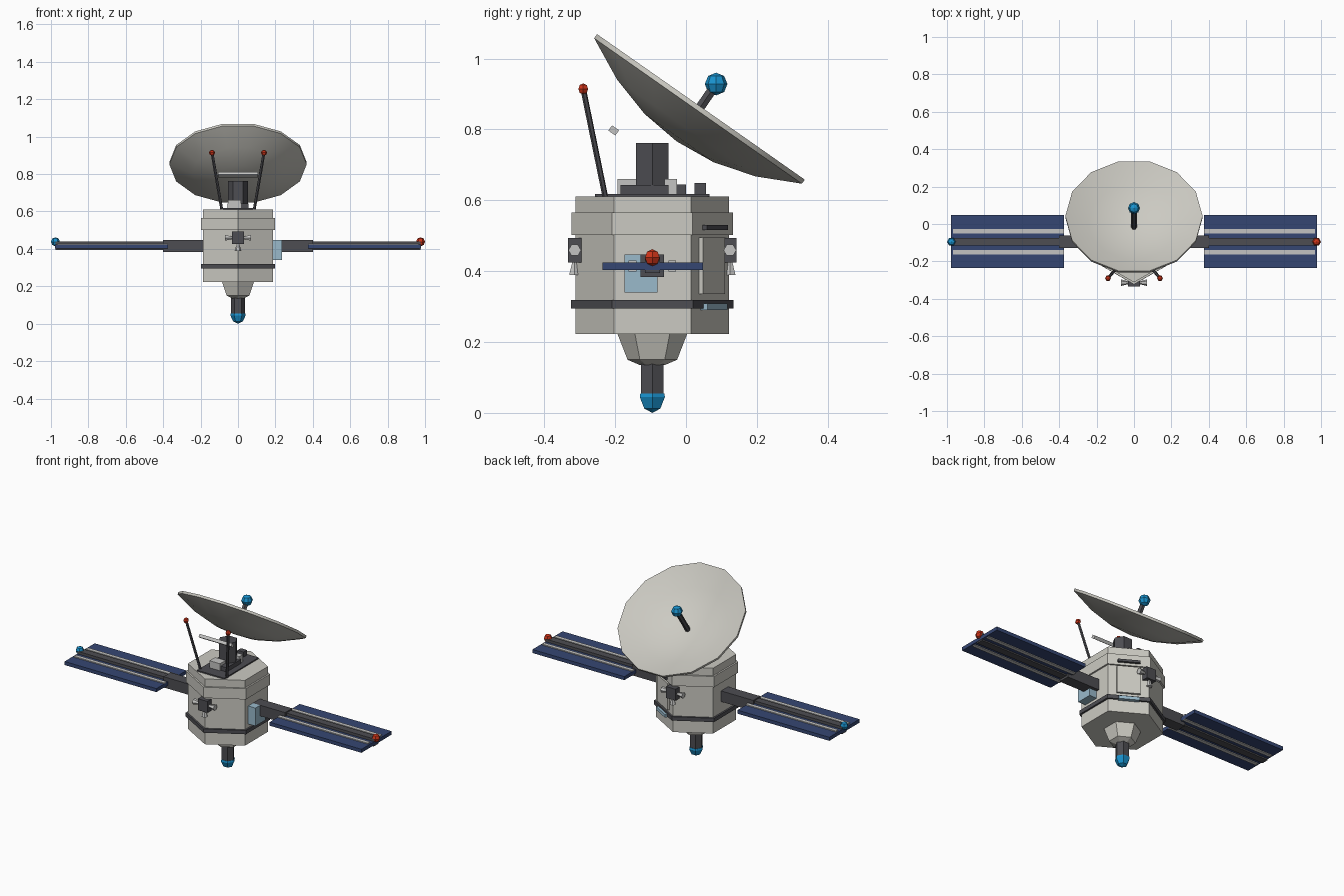
import bpy, bmesh
from math import pi, sin, cos, radians
from mathutils import Matrix, Vector

if "Cube" in bpy.data.objects:
    bpy.data.objects.remove(bpy.data.objects["Cube"])


def material(name, r, g, b):
    m = bpy.data.materials.new(name)
    m.use_nodes = True
    m.diffuse_color = (r, g, b, 1)
    m.node_tree.nodes["Principled BSDF"].inputs["Base Color"].default_value = (r, g, b, 1)
    return m


HULL = material("hull grey", 0.60, 0.59, 0.54)
TRIM = material("light trim", 0.55, 0.55, 0.54)
DARK = material("dark grey", 0.075, 0.075, 0.085)
NAVY = material("solar navy", 0.036, 0.062, 0.17)
BLUE = material("bright blue", 0.01, 0.29, 0.62)
RED = material("signal red", 0.62, 0.035, 0.01)
PALE = material("pale blue", 0.32, 0.49, 0.60)

CY = -0.095  # y of the body axis


def finish(name, bm, mat, matrix=None):
    if matrix:
        bm.transform(matrix)
    bmesh.ops.recalc_face_normals(bm, faces=bm.faces)
    mesh = bpy.data.meshes.new(name)
    bm.to_mesh(mesh)
    bm.free()
    mesh.materials.append(mat)
    ob = bpy.data.objects.new(name, mesh)
    bpy.context.collection.objects.link(ob)
    return ob


def box(name, mat, x, y, z, matrix=None):
    """Box from (min, max) pairs on each axis."""
    bm = bmesh.new()
    bmesh.ops.create_cube(bm, size=1)
    for v in bm.verts:
        v.co = [a[0] if c < 0 else a[1] for c, a in zip(v.co, (x, y, z))]
    return finish(name, bm, mat, matrix)


def lathe(name, mat, profile, n=6, phase=0.0, matrix=None):
    """Revolve (radius, z) points around z with n sides; ends are capped."""
    bm = bmesh.new()
    rings = []
    for r, z in profile:
        if r == 0:
            rings.append([bm.verts.new((0, 0, z))] * n)
        else:
            rings.append([bm.verts.new((r * cos(phase + i * 2 * pi / n),
                                        r * sin(phase + i * 2 * pi / n), z)) for i in range(n)])
    for a, b in zip(rings, rings[1:]):
        for i in range(n):
            j = (i + 1) % n
            bm.faces.new(list(dict.fromkeys((a[i], a[j], b[j], b[i]))))
    for ring, (r, z) in ((rings[0], profile[0]), (rings[-1], profile[-1])):
        if r:
            bm.faces.new(ring)
    return finish(name, bm, mat, matrix)


def rod(name, mat, a, b, r0, r1=None, n=6):
    a, b = Vector(a), Vector(b)
    turn = (b - a).to_track_quat('Z', 'Y').to_matrix().to_4x4()
    return lathe(name, mat, [(r0, 0), (r1 or r0, (b - a).length)], n,
                 matrix=Matrix.Translation(a) @ turn)


def ball(name, mat, at, r, n=6, tilt=0.0):
    prof = [(r * sin(a) if 0 < k < 4 else 0, -r * cos(a))
            for k, a in enumerate(i * pi / 4 for i in range(5))]
    return lathe(name, mat, prof, n, matrix=Matrix.Translation(at) @ Matrix.Rotation(tilt, 4, 'X'))


# Hexagonal body, points facing front and back
AXIS = Matrix.Translation((0, CY, 0))
HEX = pi / 6
lathe("body", HULL, [(0.217, 0.222), (0.217, 0.611)], 6, HEX, AXIS)
lathe("upper_collar", HULL, [(0.228, 0.502), (0.228, 0.566)], 6, HEX, AXIS)
lathe("lower_band", DARK, [(0.229, 0.295), (0.229, 0.318)], 6, HEX, AXIS)

# Engine underneath
lathe("engine_cone", HULL, [(0.035, 0.135), (0.07, 0.15), (0.098, 0.222)], 6, HEX, AXIS)
lathe("engine_stem", DARK, [(0.037, 0.045), (0.037, 0.15)], 6, 0, AXIS)
lathe("engine_tip", BLUE, [(0, 0), (0.026, 0.012), (0.041, 0.045), (0.039, 0.055)], 6, 0, AXIS)

# Solar wings on both sides
for side, s in (("left", 1), ("right", -1)):
    def span(a, b):
        return tuple(sorted((s * a, s * b)))
    box(side + "_wing_arm", DARK, span(0.18, 0.40), (CY - 0.033, CY + 0.033), (0.383, 0.447))
    box(side + "_solar_panel", NAVY, span(0.373, 0.978), (-0.235, 0.048), (0.403, 0.424))
    box(side + "_panel_spar", DARK, span(0.373, 0.976), (CY - 0.021, CY + 0.021), (0.395, 0.440))
    for k in (-1, 1):
        mid = CY + k * 0.056
        box(side + "_panel_strip", TRIM, span(0.373, 0.968), (mid - 0.011, mid + 0.011),
            (0.399, 0.430))
    ball(side + "_wing_light", RED if s > 0 else BLUE, (s * 0.976, CY, 0.438), 0.024)

    # Whip antennas
    tip = (s * 0.139, -0.290, 0.914)
    rod(side + "_antenna", DARK, (s * 0.087, -0.228, 0.611), tip, 0.008)
    ball(side + "_antenna_light", RED, tip, 0.016)

# Instrument window on the left face
box("side_window", PALE, (0.18, 0.236), (-0.173, -0.08), (0.340, 0.447))

# Plates on the rear left face
FACE = AXIS @ Matrix.Rotation(pi / 3, 4, 'Z')
box("rear_hatch", HULL, (0.18, 0.201), (-0.063, 0.063), (0.335, 0.495), FACE)
box("rear_slot", DARK, (0.19, 0.212), (-0.06, 0.06), (0.516, 0.530), FACE)
box("rear_window", PALE, (0.19, 0.212), (-0.056, 0.056), (0.290, 0.309), FACE)

# Thruster blocks, front and back
for side, s in (("front", -1), ("back", 1)):
    y = CY + s * 0.219
    box(side + "_thruster_block", DARK, (-0.031, 0.031), (y - 0.019, y + 0.019), (0.425, 0.493))
    for dx, dz in ((-1, 0), (1, 0), (0, -1)):
        rod(side + "_thruster_nozzle", TRIM, (dx * 0.028, y, 0.459 + dz * 0.030),
            (dx * 0.070, y, 0.459 + dz * 0.070), 0.007, 0.018)

# Roof deck and equipment
box("roof_plate", DARK, (-0.09, 0.09), (-0.257, 0.066), (0.605, 0.618))
box("mast_base", DARK, (-0.055, 0.055), (-0.185, -0.05), (0.615, 0.643))
lathe("dish_mast", DARK, [(0.053, 0.615), (0.053, 0.762)], 6, 0, AXIS)
box("front_roof_box", TRIM, (-0.053, 0.016), (-0.193, -0.14), (0.615, 0.660))
box("back_roof_box", TRIM, (-0.03, 0.05), (-0.06, -0.025), (0.615, 0.660))
box("small_roof_box", DARK, (-0.02, 0.02), (-0.025, 0.0), (0.615, 0.645))
box("rear_roof_box", DARK, (-0.02, 0.02), (0.024, 0.056), (0.615, 0.648))
BAR = Matrix.Translation((0, -0.204, 0.797)) @ Matrix.Rotation(radians(-35), 4, 'X')
box("cross_bar", TRIM, (-0.107, 0.107), (-0.012, 0.012), (-0.009, 0.009), BAR)

# Tilted dish: a parabolic shell with a thin rim
R, DEPTH, WALL = 0.367, 0.105, 0.014
bowl = [(R * t / 3, DEPTH * (t / 3) ** 2 - DEPTH) for t in range(4)]
shell = bowl + [(r, z + WALL) for r, z in reversed(bowl)]
DISH = Matrix.Translation((0, 0.034, 0.852)) @ Matrix.Rotation(radians(-35), 4, 'X')
dish = lathe("dish", HULL, shell, 14, 0, DISH)
bpy.ops.object.select_all(action='DESELECT')
dish.select_set(True)
bpy.context.view_layer.objects.active = dish
bpy.ops.object.shade_smooth_by_angle(angle=radians(30))

# Dish feed
feed = (0, 0.085, 0.928)
rod("feed_rod", DARK, DISH @ Vector((0, 0, -DEPTH + 0.005)), feed, 0.015)
ball("feed_ball", BLUE, feed, 0.032, 8)
